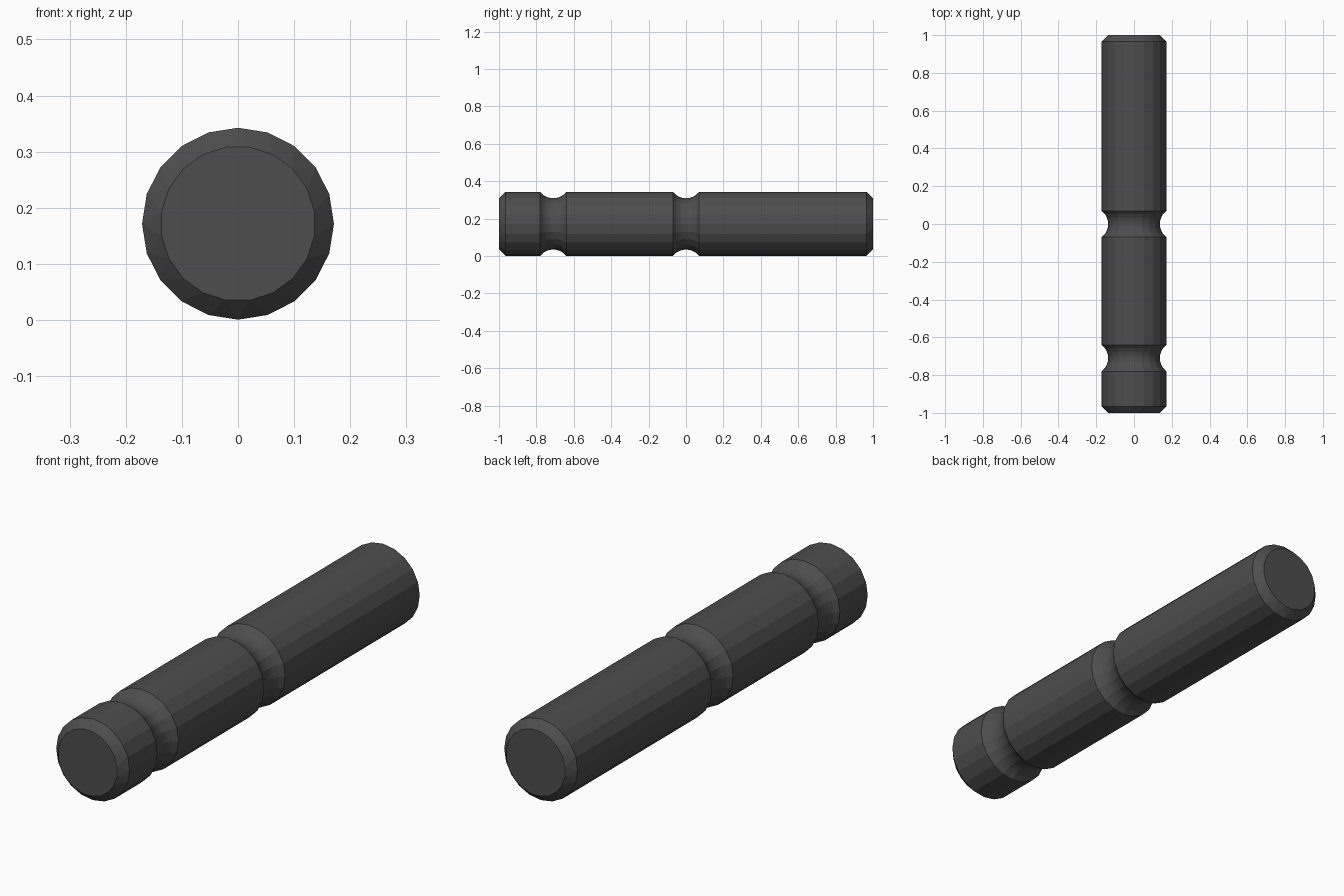
import bpy, bmesh
from math import sin, cos, pi, sqrt

if "Cube" in bpy.data.objects:
    bpy.data.objects.remove(bpy.data.objects["Cube"])

SIDES, R, CZ = 20, 0.171, 0.1715
CAP_R, CHAMFER = 0.138, 0.035
GROOVES = (-0.71, 0.0)
HALF_W, DEPTH, STEPS = 0.07, 0.034, 8

# Lengthwise profile: (y, radius, twist in half-sides)
profile = [(-1, CAP_R, 1), (-1 + CHAMFER, R, 0)]
arc = (HALF_W ** 2 + DEPTH ** 2) / (2 * DEPTH)
for gy in GROOVES:
    for i in range(STEPS + 1):
        t = -HALF_W + 2 * HALF_W * i / STEPS
        profile.append((gy + t, R - DEPTH + arc - sqrt(arc * arc - t * t), 0))
profile += [(1 - CHAMFER, R, 0), (1, CAP_R, 1)]

bm = bmesh.new()


def ring(y, r, twist):
    angles = [2 * pi * (i + twist / 2) / SIDES for i in range(SIDES)]
    return [bm.verts.new((r * sin(a), y, CZ + r * cos(a))) for a in angles]


def bridge(a, b, ta, tb):
    for i in range(SIDES):
        j = (i + 1) % SIDES
        if ta == tb:
            bm.faces.new((a[i], a[j], b[j], b[i]))
        elif ta:                      # faceted chamfer, cap ring first
            bm.faces.new((a[i], b[j], b[i]))
            bm.faces.new((a[i], a[j], b[j]))
        else:                         # faceted chamfer, cap ring last
            bm.faces.new((a[i], a[j], b[i]))
            bm.faces.new((a[j], b[j], b[i]))


# Shaft, grooves and chamfers
rings = [ring(*p) for p in profile]
for k in range(len(rings) - 1):
    bridge(rings[k], rings[k + 1], profile[k][2], profile[k + 1][2])

# End caps
bm.faces.new(rings[0])
bm.faces.new(rings[-1])
bmesh.ops.recalc_face_normals(bm, faces=bm.faces)

mesh = bpy.data.meshes.new("grooved_pin")
bm.to_mesh(mesh)
bm.free()
pin = bpy.data.objects.new("grooved_pin", mesh)
bpy.context.collection.objects.link(pin)

# Dark steel colour
mat = bpy.data.materials.new("dark_steel")
mat.diffuse_color = (0.075, 0.075, 0.075, 1)
mat.use_nodes = True
mat.node_tree.nodes["Principled BSDF"].inputs["Base Color"].default_value = mat.diffuse_color
mesh.materials.append(mat)
